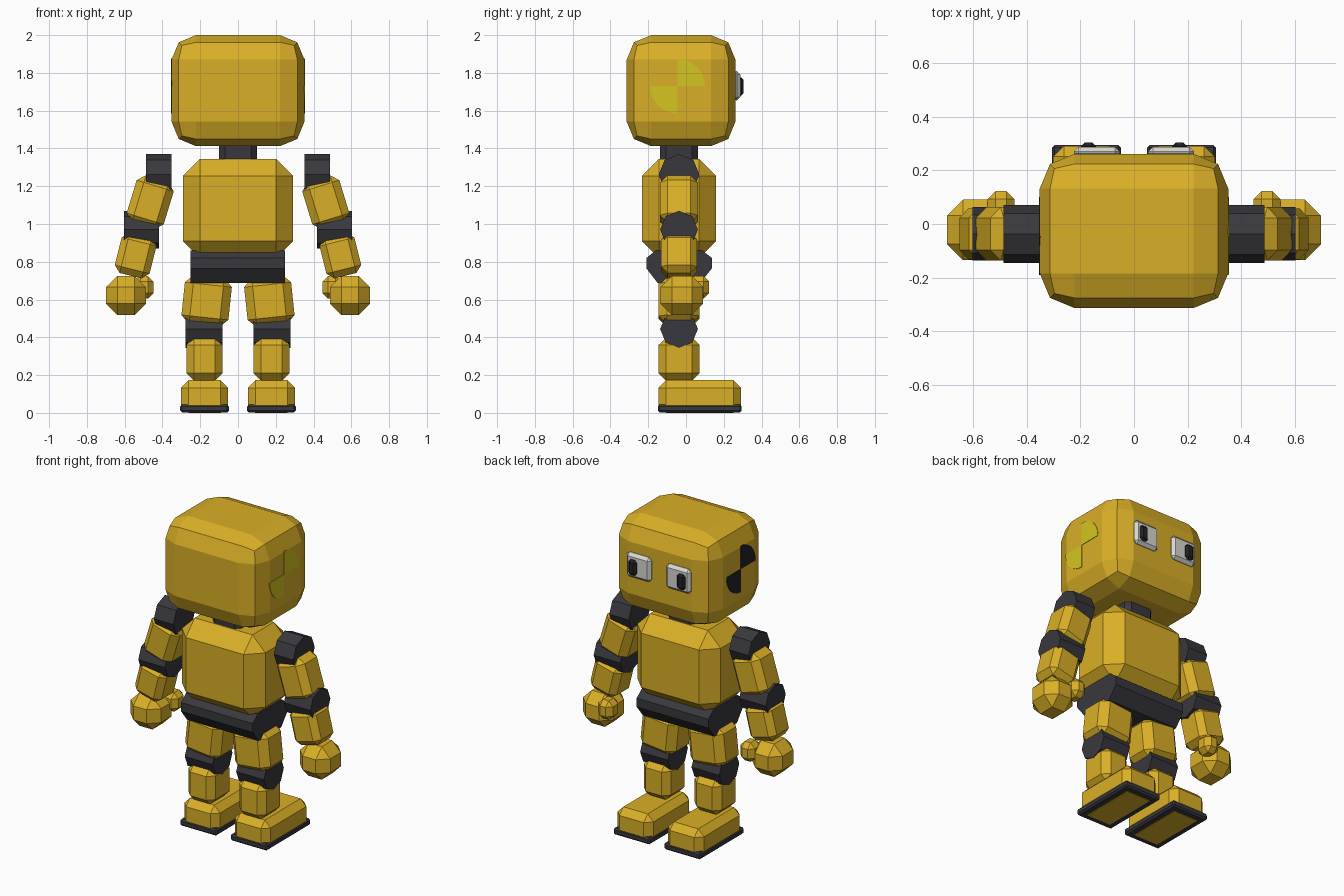
import bpy, bmesh, math
from mathutils import Matrix, Vector

if "Cube" in bpy.data.objects:
    bpy.data.objects.remove(bpy.data.objects["Cube"])


def material(name, rgb):
    m = bpy.data.materials.new(name)
    m.diffuse_color = (*rgb, 1)
    m.use_nodes = True
    m.node_tree.nodes["Principled BSDF"].inputs["Base Color"].default_value = m.diffuse_color
    return m


YELLOW = material("warm yellow", (0.70, 0.43, 0.02))
DARK = material("dark grey", (0.04, 0.04, 0.048))
BLACK = material("black", (0.016, 0.016, 0.02))
WHITE = material("eye white", (0.68, 0.68, 0.65))
OLIVE = material("yellow green", (0.66, 0.56, 0.015))
Y = -0.037  # depth of the body's centre line


def finish(name, bm, mat):
    bmesh.ops.recalc_face_normals(bm, faces=bm.faces)
    me = bpy.data.meshes.new(name)
    bm.to_mesh(me)
    bm.free()
    me.materials.append(mat)
    ob = bpy.data.objects.new(name, me)
    bpy.context.collection.objects.link(ob)
    return ob


def block(name, center, size, bevel, mat, segments=1, tilt=0):
    """Box with chamfered edges, tilted about the y axis."""
    bm = bmesh.new()
    bmesh.ops.create_cube(bm, size=1)
    bmesh.ops.scale(bm, vec=size, verts=bm.verts)
    bmesh.ops.bevel(bm, geom=bm.edges[:], offset=bevel, segments=segments,
                    profile=0.5, affect='EDGES', clamp_overlap=True)
    move = Matrix.Translation(center) @ Matrix.Rotation(math.radians(tilt), 4, 'Y')
    bmesh.ops.transform(bm, matrix=move, verts=bm.verts)
    return finish(name, bm, mat)


def prism(name, outline, x0, x1, mat):
    """(y, z) outline extruded along x."""
    bm = bmesh.new()
    face = bm.faces.new([bm.verts.new((x0, y, z)) for y, z in outline])
    new = bmesh.ops.extrude_face_region(bm, geom=[face])["geom"]
    verts = [v for v in new if isinstance(v, bmesh.types.BMVert)]
    bmesh.ops.translate(bm, vec=(x1 - x0, 0, 0), verts=verts)
    return finish(name, bm, mat)


def joint(name, x, z, radius, length):
    """Eight-sided hinge lying along x."""
    ring = [(Y + radius * math.cos(i * math.pi / 4), z + radius * math.sin(i * math.pi / 4))
            for i in range(8)]
    prism(name, ring, x - length / 2, x + length / 2, DARK)


# Head, neck, torso and waist
block("head", (0, -0.026, 1.706), (0.704, 0.576, 0.588), 0.13, YELLOW, segments=2)
block("neck", (0, Y, 1.37), (0.2, 0.2, 0.2), 0.03, DARK)
block("torso", (0, Y, 1.082), (0.584, 0.394, 0.524), 0.09, YELLOW)
prism("waist", [(-0.21, 0.765), (-0.21, 0.82), (-0.16, 0.86), (0.085, 0.86),
                (0.137, 0.82), (0.137, 0.765), (0.075, 0.688), (-0.15, 0.688)],
      -0.252, 0.25, DARK)

for side, s in (("left", -1), ("right", 1)):
    # Arm
    joint(f"{side}_shoulder", 0.42 * s, 1.262, 0.108, 0.136)
    block(f"{side}_upper_arm", (0.465 * s, Y, 1.115), (0.205, 0.2, 0.262), 0.04, YELLOW, tilt=-17 * s)
    joint(f"{side}_elbow", 0.51 * s, 0.97, 0.1, 0.186)
    block(f"{side}_forearm", (0.542 * s, Y, 0.833), (0.19, 0.19, 0.22), 0.035, YELLOW, tilt=-14 * s)
    block(f"{side}_hand", (0.593 * s, -0.022, 0.622), (0.212, 0.226, 0.208), 0.06, YELLOW)
    block(f"{side}_thumb", (0.497 * s, 0.067, 0.665), (0.1, 0.112, 0.12), 0.03, YELLOW)

    # Leg
    block(f"{side}_thigh", (0.166 * s, Y, 0.592), (0.25, 0.216, 0.264), 0.045, YELLOW, tilt=-6 * s)
    joint(f"{side}_knee", 0.18 * s, 0.444, 0.1, 0.194)
    block(f"{side}_shin", (0.178 * s, Y, 0.285), (0.19, 0.216, 0.23), 0.04, YELLOW)

    # Foot with its sole rim
    block(f"{side}_foot", (0.177 * s, 0.073, 0.0865), (0.25, 0.438, 0.173), 0.04, YELLOW)
    block(f"{side}_sole", (0.177 * s, 0.073, 0.023), (0.258, 0.444, 0.042), 0.01, DARK)

    # Eye on the face
    block(f"{side}_eye", (0.139 * s, 0.268, 1.732), (0.172, 0.04, 0.155), 0.018, WHITE)
    block(f"{side}_pupil", (0.17 * s, 0.285, 1.727), (0.056, 0.04, 0.098), 0.014, BLACK)

    # Two opposite quarter discs on the side of the head
    for n, start in enumerate((0, 180)):
        arc = [math.radians(start + 90 * i / 8) for i in range(9)]
        cy, cz, r = -0.045, 1.73, 0.145
        outline = [(cy, cz)] + [(cy + s * r * math.cos(a), cz + r * math.sin(a)) for a in arc]
        prism(f"{side}_ear_mark_{n + 1}", outline, 0.350 * s, 0.355 * s,
              OLIVE if s > 0 else BLACK)
